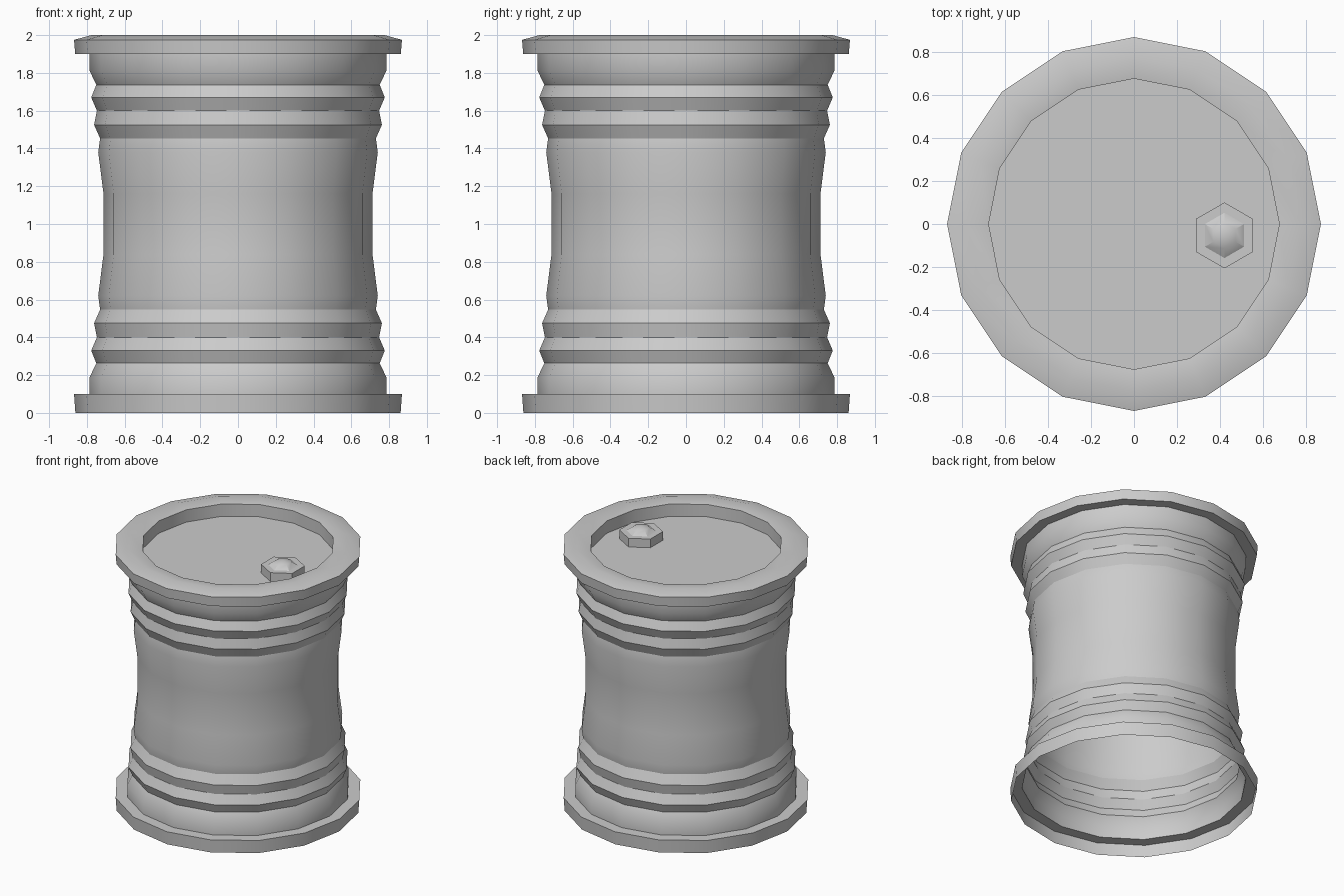
import bpy, bmesh
from math import cos, sin, pi, radians

if "Cube" in bpy.data.objects:
    bpy.data.objects.remove(bpy.data.objects["Cube"])


def revolve(name, profile, sides, start=0.0, center=(0, 0)):
    """Turn an (r, z) profile round a vertical axis; r = 0 ends in a point."""
    cx, cy = center
    bm = bmesh.new()
    rings = []
    for r, z in profile:
        if r == 0:
            rings.append([bm.verts.new((cx, cy, z))] * sides)
        else:
            rings.append([bm.verts.new((cx + r * cos(start + 2 * pi * i / sides),
                                        cy + r * sin(start + 2 * pi * i / sides), z))
                          for i in range(sides)])
    for a, b in zip(rings, rings[1:]):
        for i in range(sides):
            j = (i + 1) % sides
            quad = list(dict.fromkeys((a[i], a[j], b[j], b[i])))
            bm.faces.new(quad)
    mesh = bpy.data.meshes.new(name)
    bm.to_mesh(mesh)
    bm.free()
    obj = bpy.data.objects.new(name, mesh)
    bpy.context.collection.objects.link(obj)
    bpy.ops.object.select_all(action='DESELECT')
    obj.select_set(True)
    bpy.context.view_layer.objects.active = obj
    bpy.ops.object.shade_smooth_by_angle(angle=radians(30))
    return obj


SIDES = 16

# Ribbed wall, mirrored about mid height, with an open bottom flange
half = [(0.785, 0.10), (0.785, 0.19), (0.75, 0.263), (0.777, 0.33),
        (0.747, 0.40), (0.762, 0.475), (0.73, 0.547), (0.74, 0.62),
        (0.712, 0.84)]
wall = half + [(r, 2 - z) for r, z in reversed(half)]
revolve("barrel_wall", [(0.861, 0.0), (0.868, 0.10)] + wall, SIDES)

# Top rim: flange underside, outer band, rounded top, inner wall, sunken lid
revolve("top_rim_and_lid",
        [(0.785, 1.90), (0.862, 1.90), (0.868, 1.975), (0.775, 2.0),
         (0.675, 1.985), (0.675, 1.89), (0, 1.89)], SIDES)

# Hexagonal filler cap with a domed top
revolve("filler_cap",
        [(0.153, 1.89), (0.153, 1.957), (0.105, 1.957), (0.06, 1.984), (0, 1.998)],
        6, start=pi / 2, center=(0.42, -0.053))
